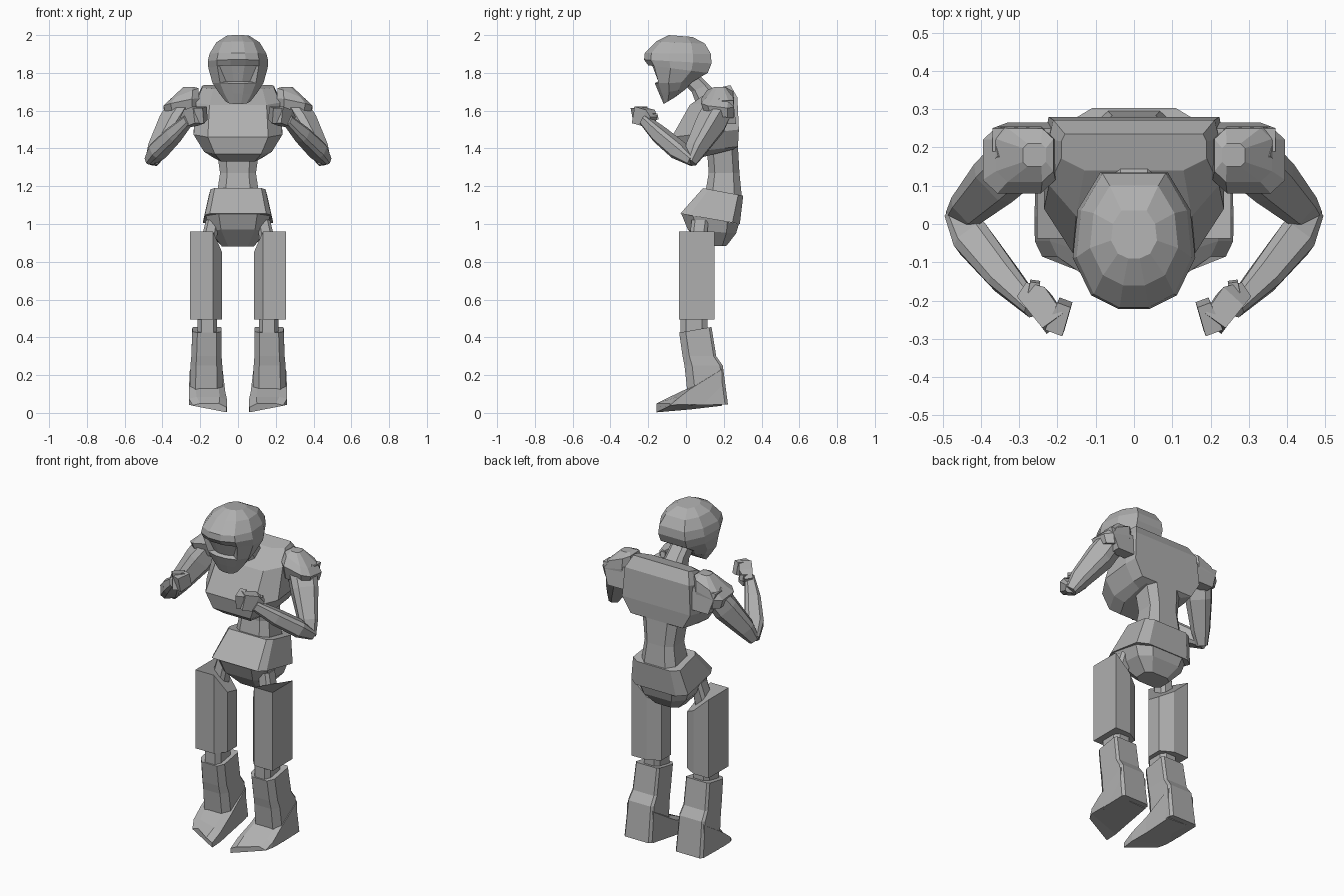
import bpy, bmesh
from mathutils import Vector

cube = bpy.data.objects.get("Cube")
if cube:
    bpy.data.objects.remove(cube, do_unlink=True)

# Single grey material
grey = bpy.data.materials.new("plain grey")
grey.use_nodes = True
grey.diffuse_color = (0.43, 0.43, 0.43, 1)
grey.node_tree.nodes["Principled BSDF"].inputs["Base Color"].default_value = (0.43, 0.43, 0.43, 1)

# Right-hand halves of the cross-sections, front to back
BOX = [(1, -1), (1, 1)]
OCT = [(.6, -1), (1, -.6), (1, .6), (.6, 1)]
CHEST = [(.68, -1), (1, -.35), (1, .6), (.95, 1)]
BELT = [(.85, -1), (1, -.7), (1.06, .75), (.75, 1)]
BOOT = [(.65, -1), (1, -.6), (1, .85), (.85, 1)]
SKULL = [(.25, -1), (.7, -.8), (1, -.25), (.92, .45), (.55, 1)]


def loft(name, rings, mirrored=False, edit=None):
    """Skin a row of equal rings, cap both ends."""
    bm = bmesh.new()
    rows = [[bm.verts.new(p) for p in r] for r in rings]
    n = len(rows[0])
    for a, b in zip(rows, rows[1:]):
        for i in range(n):
            j = (i + 1) % n
            bm.faces.new((a[i], a[j], b[j], b[i]))
    bm.faces.new(rows[0])
    bm.faces.new(rows[-1])
    bmesh.ops.recalc_face_normals(bm, faces=bm.faces)
    if edit:
        edit(bm)
    mesh = bpy.data.meshes.new(name)
    bm.to_mesh(mesh)
    bm.free()
    mesh.materials.append(grey)
    ob = bpy.data.objects.new(name, mesh)
    bpy.context.collection.objects.link(ob)
    if mirrored:
        ob.modifiers.new("Mirror", "MIRROR").use_mirror_merge = False
    return ob


def outline(half):
    return half + [(-u, v) for u, v in reversed(half)]


def ring(half, x0, x1, yf, yb, zf, zb=None, lean=0):
    """Level or tilted ring between x0..x1 and yf..yb."""
    zb = zf if zb is None else zb
    return [((x0 + x1) / 2 + u * (x1 - x0) / 2,
             (yf + yb) / 2 + v * (yb - yf) / 2,
             (zf + zb) / 2 + v * (zb - zf) / 2 + u * lean) for u, v in outline(half)]


def body(name, half, rows, edit=None):
    """Centred part; rows are half width, front, back, front z, back z."""
    return loft(name, [ring(half, -r[0], r[0], *r[1:]) for r in rows], edit=edit)


def limb(name, half, stations, side):
    """Mirrored limb along stations (centre, half width, half depth)."""
    pts = [Vector(s[0]) for s in stations]
    rings = []
    for i, (c, w, d) in enumerate(stations):
        t = (pts[min(i + 1, len(pts) - 1)] - pts[max(i - 1, 0)]).normalized()
        a = t.cross(Vector(side)).normalized()
        b = t.cross(a)
        rings.append([pts[i] + a * u * w + b * v * d for u, v in outline(half)])
    return loft(name, rings, True)


# Head with a sunken visor under the brow, narrower at its lower edge
def sink_visor(bm):
    front = []
    for f in bm.faces:
        c = f.calc_center_median()
        if f.normal.y < -.4 and abs(c.x) < .09 and 1.74 < c.z < 1.84:
            front.append(f)
    bmesh.ops.inset_region(bm, faces=front, thickness=.004, depth=-.02, use_even_offset=True)
    for v in {v for f in front for v in f.verts}:
        if v.co.z < 1.78:
            v.co.x *= .75


body("head", SKULL, [
    (.065, -.118, -.06, 1.635, 1.67), (.105, -.142, .0, 1.69, 1.715),
    (.135, -.165, .03, 1.745, 1.75), (.157, -.20, .115, 1.84, 1.80),
    (.16, -.222, .135, 1.87, 1.85), (.15, -.218, .132, 1.905, 1.90),
    (.115, -.16, .10, 1.965, 1.955), (.06, -.09, .035, 2.0, 1.99)], sink_visor)
body("neck", OCT, [(.065, .06, .17, 1.62, 1.69), (.055, .03, .12, 1.70, 1.74),
                   (.055, -.03, .07, 1.76, 1.79)])

# Torso
body("chest", CHEST, [
    (.13, -.01, .25, 1.33, 1.395), (.18, -.06, .275, 1.37, 1.41),
    (.235, -.076, .28, 1.46, 1.50), (.222, .02, .272, 1.63, 1.67),
    (.19, .14, .235, 1.715, 1.735)])
body("waist", OCT, [(.113, .10, .295, 1.15), (.095, .12, .283, 1.27), (.115, .11, .275, 1.41)])
body("belt", BELT, [(.145, .09, .303, 1.19, 1.15), (.176, -.03, .285, 1.055, 1.0)])
body("pelvis", OCT, [(.17, -.025, .28, 1.055, 1.0), (.15, .01, .265, .97, .95),
                     (.085, .10, .215, .88, .885)])

# Legs
loft("hip_joint", [ring(OCT, .12, .21, .01, .10, .86), ring(OCT, .10, .17, .03, .12, 1.02)], True)
# Thigh section runs round from the outer front; top drops on the inside
section = [(.253, -.038, .96), (.253, .15, .96), (.155, .15, .87),
           (.084, .11, .83), (.084, .02, .85), (.132, -.038, .96)]
loft("thigh", [[(x, y, .495) for x, y, z in section], section], True)
loft("knee", [ring(OCT, .11, .215, -.03, .115, .42), ring(OCT, .11, .215, -.03, .115, .51)], True)
loft("shin", [
    ring(BOOT, .078, .258, .015, .222, .04, .045), ring(BOOT, .083, .252, -.008, .195, .25),
    ring(BOOT, .087, .247, -.018, .16, .30), ring(BOOT, .087, .242, -.036, .135, .425, .455)], True)


def foot_slice(y_in, y_out, x0, x1, low, high, top, rise):
    """Slice across the foot, from the inner to the outer side."""
    return [(x0, y_in, low), (x1, y_out, low + rise), (x1, y_out, high),
            (x1 - top, y_out, high + .01), (x0 + top, y_in, high + .01), (x0, y_in, high - .01)]


loft("foot", [foot_slice(.19, .19, .08, .255, .038, .23, .03, .008),
              foot_slice(.02, .02, .068, .26, .018, .125, .035, .025),
              foot_slice(-.085, -.045, .057, .259, .009, .075, .04, .035),
              foot_slice(-.156, -.085, .06, .24, .003, .04, .04, .035)], True)

# Shoulders
loft("shoulder_pad", [
    ring(OCT, .21, .38, .10, .25, 1.58, 1.56), ring(OCT, .205, .395, .08, .255, 1.65, 1.63, -.02),
    ring(OCT, .21, .36, .11, .25, 1.69, 1.685, -.03), ring(OCT, .23, .29, .15, .21, 1.725)], True)
loft("shoulder_wing", [ring(BOX, .20, .33, .20, .265, 1.53), ring(BOX, .20, .37, .19, .25, 1.655)], True)

# Arms
limb("upper_arm", OCT, [((.29, .18, 1.63), .06, .075), ((.345, .13, 1.53), .07, .07),
                        ((.425, .05, 1.395), .05, .05), ((.46, .02, 1.325), .03, .03)], (1, 1, 0))
limb("forearm", OCT, [((.465, .03, 1.335), .03, .025), ((.422, -.038, 1.388), .05, .045),
                      ((.34, -.138, 1.472), .042, .042), ((.262, -.22, 1.55), .025, .027)], (0, 0, 1))

# Curled hands
limb("palm", BOX, [((.28, -.18, 1.54), .022, .032), ((.25, -.20, 1.562), .036, .045),
                   ((.207, -.26, 1.578), .033, .045)], (0, 0, 1))
limb("fingers", BOX, [((.207, -.277, 1.572), .024, .042), ((.18, -.205, 1.588), .018, .036)], (0, 0, 1))
limb("thumb", BOX, [((.265, -.20, 1.56), .016, .022), ((.258, -.15, 1.57), .013, .016)], (0, 0, 1))
